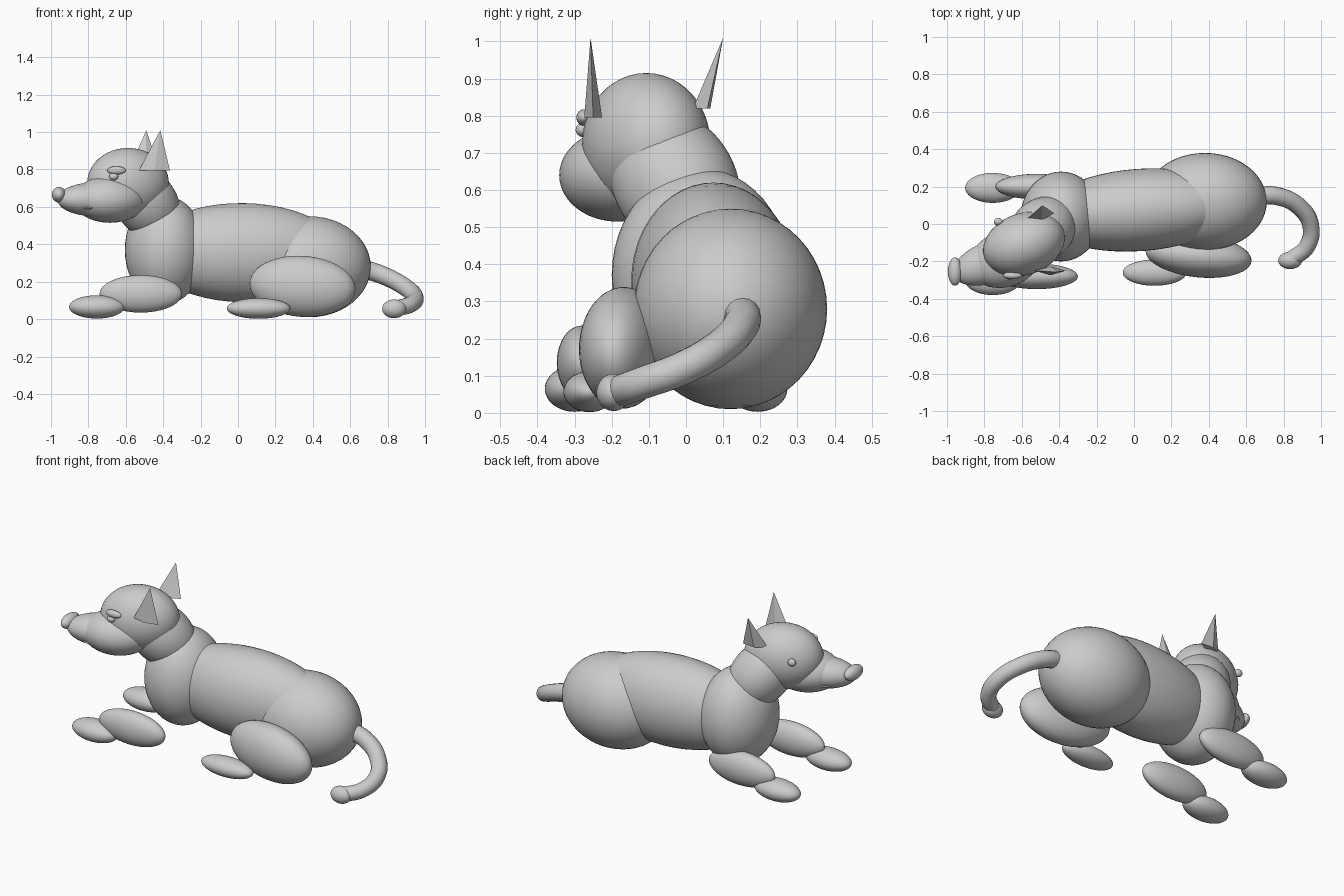
import bpy, math
from mathutils import Vector

if "Cube" in bpy.data.objects:
    bpy.data.objects.remove(bpy.data.objects["Cube"])


def ellipsoid(name, loc, radii, rot=(0, 0, 0)):
    """Smooth ellipsoid with rotation in degrees."""
    bpy.ops.mesh.primitive_uv_sphere_add(segments=48, ring_count=24, radius=1, location=loc,
                                         rotation=[math.radians(a) for a in rot])
    ob = bpy.context.object
    ob.name = name
    ob.scale = radii
    bpy.ops.object.shade_smooth()
    return ob


def ear(name, base, apex, half_width, half_depth, yaw):
    """Flat-sided four-sided pointed ear leaning from base to apex."""
    c, s = math.cos(math.radians(yaw)), math.sin(math.radians(yaw))
    b = Vector(base)
    u, v = Vector((c, s, 0)) * half_width, Vector((-s, c, 0)) * half_depth
    verts = [b + u, b + v, b - u, b - v, Vector(apex)]
    faces = [(3, 2, 1, 0)] + [(i, (i + 1) % 4, 4) for i in range(4)]
    me = bpy.data.meshes.new(name)
    me.from_pydata(verts, [], faces)
    bpy.context.collection.objects.link(bpy.data.objects.new(name, me))


# Torso
ellipsoid("body", (0.03, 0.075, 0.355), (0.53, 0.22, 0.265), (0, 1, 4))
ellipsoid("rump", (0.38, 0.12, 0.28), (0.33, 0.26, 0.27))
ellipsoid("chest", (-0.39, 0.04, 0.37), (0.215, 0.24, 0.288))
neck = ellipsoid("neck", (-0.49, -0.03, 0.62), (0.165, 0.165, 0.22))
neck.rotation_euler = Vector((-0.52, -0.44, 0.73)).to_track_quat('Z', 'Y').to_euler()

# Head, turned towards the viewer
YAW = (0, 0, 20)
ellipsoid("head", (-0.588, -0.107, 0.725), (0.225, 0.165, 0.19), YAW)
ellipsoid("cheeks", (-0.685, -0.185, 0.64), (0.20, 0.15, 0.125), YAW)
ellipsoid("muzzle", (-0.77, -0.205, 0.64), (0.205, 0.11, 0.09), YAW)
ellipsoid("mouth", (-0.80, -0.22, 0.594), (0.09, 0.105, 0.014), YAW)
ellipsoid("nose", (-0.957, -0.254, 0.665), (0.038, 0.075, 0.042))

# Eyes and brow
ellipsoid("brow", (-0.65, -0.275, 0.795), (0.05, 0.02, 0.022))
ellipsoid("eye_near", (-0.665, -0.275, 0.762), (0.025, 0.022, 0.02))
ellipsoid("eye_far", (-0.725, 0.012, 0.765), (0.024, 0.02, 0.022))

# Ears
ear("ear_near", (-0.447, -0.25, 0.795), (-0.415, -0.257, 1.01), 0.083, 0.024, 0)
ear("ear_far", (-0.50, 0.042, 0.82), (-0.49, 0.10, 1.01), 0.075, 0.024, 12)

# Forelegs and paws
for side, y_leg, y_paw in (("near", -0.28, -0.30), ("far", 0.20, 0.193)):
    ellipsoid("foreleg_" + side, (-0.52, y_leg, 0.135), (0.22, 0.068, 0.1))
    ellipsoid("forepaw_" + side, (-0.755, y_paw, 0.065), (0.148, 0.08, 0.062))

# Visible hind leg
ellipsoid("hind_thigh", (0.345, -0.17, 0.175), (0.285, 0.115, 0.163), (0, 4, -6))
ellipsoid("hind_paw", (0.11, -0.26, 0.057), (0.17, 0.07, 0.055))

# Tail, a tapering swept curve ending in a rounded tip
path = [(0.66, 0.15, 0.27), (0.76, 0.15, 0.24), (0.88, 0.095, 0.18),
        (0.945, -0.01, 0.12), (0.925, -0.12, 0.08), (0.84, -0.19, 0.055)]
cu = bpy.data.curves.new("tail", 'CURVE')
cu.dimensions = '3D'
cu.bevel_depth = 0.05
cu.bevel_resolution = 6
cu.use_fill_caps = True
sp = cu.splines.new('BEZIER')
sp.bezier_points.add(len(path) - 1)
for i, (p, co) in enumerate(zip(sp.bezier_points, path)):
    p.co = co
    p.handle_left_type = p.handle_right_type = 'AUTO'
    p.radius = 1.0 - 0.03 * i
bpy.context.collection.objects.link(bpy.data.objects.new("tail", cu))
ellipsoid("tail_tip", (0.835, -0.195, 0.055), (0.064, 0.046, 0.05))
